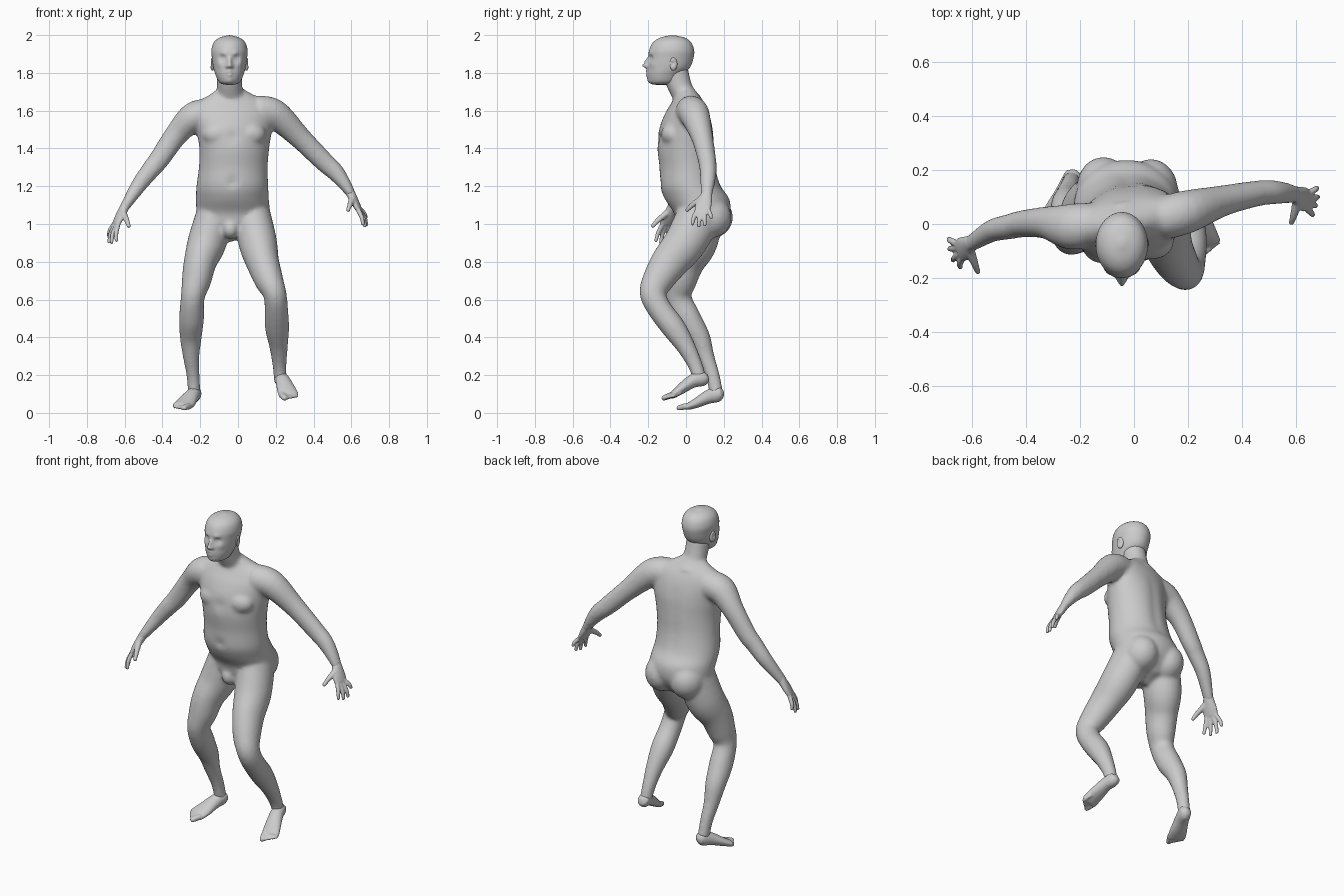
import bpy
import bmesh
import math
from mathutils import Vector, Matrix

default_cube = bpy.data.objects.get("Cube")
if default_cube:
    bpy.data.objects.remove(default_cube, do_unlink=True)

skin = bpy.data.materials.new("neutral_grey")
skin.use_nodes = True
grey = (0.6, 0.6, 0.6, 1)
skin.diffuse_color = grey
skin.node_tree.nodes["Principled BSDF"].inputs["Base Color"].default_value = grey


def spline(a, b, c, d, t):
    """Catmull-Rom blend of four ring descriptions."""
    return [q + 0.5 * t * (r - p + t * (2 * p - 5 * q + 4 * r - s + t * (3 * (q - r) + s - p)))
            for p, q, r, s in zip(a, b, c, d)]


def loft(bm, rings, side=(1, 0, 0), flat=False, sides=24, steps=5, tip=0.5, shear=None):
    """Skin elliptical rings (x, y, z, side radius, depth radius) along a smooth path."""
    path = []
    for i in range(len(rings) - 1):
        four = [rings[min(max(i + k, 0), len(rings) - 1)] for k in (-1, 0, 1, 2)]
        path += [spline(*four, s / steps) for s in range(steps)]
    path.append(rings[-1])
    centres = [Vector(p[:3]) for p in path]
    loops = []
    for i, p in enumerate(path):
        along = centres[min(i + 1, len(path) - 1)] - centres[max(i - 1, 0)]
        along = Vector((0, 0, 1)) if flat else along.normalized()
        across = Vector(side)
        across = (across - along * across.dot(along)).normalized()
        depth = along.cross(across)
        loop = []
        for k in range(sides):
            angle = math.tau * k / sides
            co = centres[i] + across * p[3] * math.cos(angle) + depth * p[4] * math.sin(angle)
            if shear:
                co.y += shear(co.z) * (co.x - centres[i].x)
            loop.append(bm.verts.new(co))
        loops.append(loop)
    for low, high in zip(loops, loops[1:]):
        for k in range(sides):
            n = (k + 1) % sides
            bm.faces.new((low[k], low[n], high[n], high[k]))
    # Pointed caps that smoothing rounds off
    for end, nxt, loop in ((0, 1, loops[0][::-1]), (-1, -2, loops[-1])):
        out = (centres[end] - centres[nxt]).normalized()
        peak = bm.verts.new(centres[end] + out * min(path[end][3:]) * tip)
        for k in range(sides):
            bm.faces.new((loop[k], loop[(k + 1) % sides], peak))


def blob(bm, centre, radii, turn=0.0):
    """Ellipsoid mass, turned about the vertical axis."""
    place = Matrix.Translation(centre) @ Matrix.Rotation(turn, 4, "Z") @ Matrix.Diagonal((*radii, 1))
    return bmesh.ops.create_uvsphere(bm, u_segments=24, v_segments=16, radius=1, matrix=place)["verts"]


def push(verts, centre, radius, offset):
    """Soft sculpting stroke."""
    for v in verts:
        gap = (v.co - Vector(centre)).length / radius
        v.co += Vector(offset) * math.exp(-gap * gap)


def finish(bm, name, voxel=None, smooth=0):
    bmesh.ops.recalc_face_normals(bm, faces=bm.faces)
    mesh = bpy.data.meshes.new(name)
    bm.to_mesh(mesh)
    bm.free()
    mesh.materials.append(skin)
    mesh.shade_smooth()
    obj = bpy.data.objects.new(name, mesh)
    bpy.context.collection.objects.link(obj)
    if voxel:
        fuse = obj.modifiers.new("fuse", "REMESH")
        fuse.mode = "VOXEL"
        fuse.voxel_size = voxel
        fuse.use_smooth_shade = True
        soften = obj.modifiers.new("soften", "SMOOTH")
        soften.factor = 0.5
        soften.iterations = smooth
    return obj


# Torso, with the shoulders twisted a little against the hips
body = bmesh.new()
loft(body, [
    (-.035, .07, .94, .08, .09), (-.025, .08, 1, .19, .13), (-.025, .085, 1.06, .195, .15),
    (-.03, .06, 1.13, .193, .17), (-.03, .025, 1.2, .19, .162), (-.025, .01, 1.3, .182, .15),
    (-.02, 0, 1.4, .185, .15), (-.02, 0, 1.5, .2, .14), (-.022, .005, 1.58, .21, .115),
    (-.027, .01, 1.64, .19, .085), (-.035, .005, 1.685, .115, .06), (-.04, -.01, 1.72, .06, .05),
], flat=True, sides=48, shear=lambda z: 0.13 * min(max((z - 1.2) / 0.3, 0), 1))

# Spine furrow, navel and breastbone
for step in range(8):
    push(body.verts, (-.025, .16, 1.2 + step * .05), .03, (0, -.008, 0))
push(body.verts, (-.03, -.14, 1.22), .025, (0, .012, 0))
push(body.verts, (-.025, -.14, 1.46), .03, (0, .01, 0))

# Chest and seat masses
for s in (-1, 1):
    blob(body, (-.022 + s * .085, -.075 + s * .008, 1.475), (.085, .065, .065))
    blob(body, (-.025 + s * .088, .13 - s * .004, 1.035), (.1, .115, .11))
blob(body, (-.04, -.015, .975), (.045, .055, .055))

# Neck
loft(body, [(-.04, .02, 1.63, .085, .075), (-.042, -.015, 1.69, .07, .062),
            (-.045, -.04, 1.75, .066, .066), (-.045, -.06, 1.82, .066, .07)])

# Arms
loft(body, [(-.15, 0, 1.58, .08, .085), (-.235, -.01, 1.565, .085, .08),
            (-.325, .005, 1.475, .06, .062), (-.415, 0, 1.345, .05, .055),
            (-.46, -.01, 1.29, .047, .05), (-.525, -.025, 1.205, .042, .042),
            (-.6, -.07, 1.09, .032, .026), (-.61, -.077, 1.07, .03, .02)], side=(0, 1, 0))
loft(body, [(.1, .02, 1.595, .08, .085), (.195, .045, 1.58, .08, .08),
            (.325, .085, 1.46, .058, .06), (.45, .112, 1.335, .048, .053),
            (.51, .117, 1.28, .045, .048), (.555, .115, 1.225, .04, .038),
            (.595, .11, 1.165, .032, .026), (.605, .107, 1.15, .03, .02)], side=(0, 1, 0))

# Legs
loft(body, [(.075, .07, 1.04, .1, .12), (.105, -.005, .9, .102, .112),
            (.13, -.085, .8, .088, .1), (.165, -.15, .7, .076, .083),
            (.195, -.175, .63, .062, .07), (.203, -.14, .55, .062, .064),
            (.207, -.065, .45, .064, .064), (.215, 0, .35, .049, .05),
            (.22, .05, .25, .037, .039), (.225, .075, .17, .034, .036)])
loft(body, [(-.125, .08, 1.04, .1, .12), (-.165, .05, .9, .103, .115),
            (-.2, 0, .8, .087, .1), (-.22, -.028, .7, .078, .085),
            (-.24, -.04, .61, .063, .07), (-.246, .01, .5, .066, .07),
            (-.25, .07, .4, .058, .058), (-.248, .105, .3, .044, .045),
            (-.238, .14, .2, .035, .038), (-.232, .16, .11, .034, .036)])
finish(body, "body", .01, 9)


def make_hand(name, wrist, knuckle, across, tips, thumb):
    """Palm, four spread fingers and a thumb."""
    bm = bmesh.new()
    wrist, knuckle, across = Vector(wrist), Vector(knuckle), Vector(across).normalized()
    mid = wrist.lerp(knuckle, .6)
    start = wrist.lerp(knuckle, -.25)
    loft(bm, [(*start, .026, .022), (*wrist, .03, .024), (*mid, .043, .02), (*knuckle, .043, .015)],
         side=across)
    for i, tip in enumerate(tips):
        root = knuckle + across * (i - 1.5) * .022
        joint = root.lerp(Vector(tip), .55) + Vector((math.copysign(.006, wrist.x), 0, .004))
        loft(bm, [(*root.lerp(mid, .3), .013, .013), (*joint, .012, .012), (*tip, .009, .009)],
             side=across, sides=10)
    root = wrist.lerp(knuckle, .3) - across * .02
    joint = root.lerp(Vector(thumb), .55) - across * .006
    loft(bm, [(*root, .02, .018), (*joint, .014, .014), (*thumb, .01, .01)], side=(1, 0, 0), sides=10)
    finish(bm, name, .005, 3)


make_hand("right_hand", (-.603, -.072, 1.085), (-.645, -.1, 1), (-.4, 1, 0),
          [(-.643, -.16, .908), (-.67, -.135, .897), (-.683, -.092, .9), (-.685, -.055, .93)],
          (-.577, -.18, .985))
make_hand("left_hand", (.597, .11, 1.16), (.64, .085, 1.075), (.2, 1, 0),
          [(.662, .033, .995), (.673, .068, .985), (.682, .1, .99), (.678, .135, 1.03)],
          (.582, .002, 1.07))


def make_foot(name, rings, toe_line, big_side):
    """Sole and instep, with five toes fanned from the big toe outward."""
    bm = bmesh.new()
    loft(bm, rings, side=(1, 0, 0))
    ball, reach = Vector(rings[-1][:3]), Vector(toe_line)
    across = Vector((-reach.y, reach.x, 0)).normalized() * big_side
    for i in range(5):
        size = .0165 if i == 0 else .0125 - i * .0006
        root = ball + across * (.036 - i * .0185) - reach * (.25 + i * .09)
        mid, tip = root + reach * .6, root + reach * (1.0 - i * .03)
        loft(bm, [(*root, size, size), (*mid, size, size), (*tip, size * .9, size * .75)], sides=10)
    finish(bm, name, .006, 4)


make_foot("left_foot", [(.222, .105, .195, .03, .03), (.226, .085, .182, .036, .04),
                        (.238, .035, .168, .04, .036), (.256, -.03, .124, .05, .027),
                        (.27, -.072, .092, .054, .018)], (.018, -.055, -.022), -1)
make_foot("right_foot", [(-.222, .19, .105, .03, .03), (-.23, .165, .1, .036, .043),
                         (-.25, .115, .083, .042, .036), (-.277, .055, .052, .052, .026),
                         (-.298, .012, .034, .055, .018)], (-.03, -.05, -.013), 1)

# Head, sculpted from one smooth egg
head = bmesh.new()
loft(head, [(-.045, -.13, 1.738, .03, .045), (-.045, -.12, 1.752, .056, .074),
            (-.045, -.11, 1.79, .074, .093), (-.045, -.09, 1.83, .086, .112),
            (-.045, -.08, 1.88, .093, .12), (-.045, -.076, 1.92, .096, .119),
            (-.045, -.074, 1.96, .084, .102), (-.045, -.072, 1.985, .056, .068),
            (-.045, -.072, 1.998, .014, .017)], flat=True, sides=96, steps=8, tip=.1)
for s in (-1, 1):
    x = -.045 + s * .036
    push(head.verts, (x, -.19, 1.877), .019, (0, .016, 0))             # eye socket
    push(head.verts, (x, -.18, 1.875), .011, (0, -.007, 0))            # eyeball
    push(head.verts, (x, -.195, 1.9), .017, (0, -.007, 0))             # brow
    push(head.verts, (x + s * .018, -.17, 1.845), .02, (0, -.006, 0))  # cheekbone
    push(head.verts, (-.045 + s * .014, -.205, 1.834), .009, (0, -.012, 0))  # nostril
for z, radius, out in ((1.872, .011, .012), (1.855, .012, .018), (1.838, .013, .026),
                       (1.808, .014, .008), (1.8, .007, -.007), (1.79, .014, .007), (1.757, .022, .007)):
    push(head.verts, (-.045, -.205, z), radius, (0, -out, 0))          # nose, lips and chin
finish(head, "head")

# Ears
for s, name in ((-1, "right_ear"), (1, "left_ear")):
    ear = bmesh.new()
    x = -.045 + s * .09
    shell = blob(ear, (x, -.066, 1.847), (.011, .021, .035), turn=s * .35)
    push(shell, (x + s * .014, -.07, 1.85), .013, (-s * .01, 0, 0))
    finish(ear, name)
